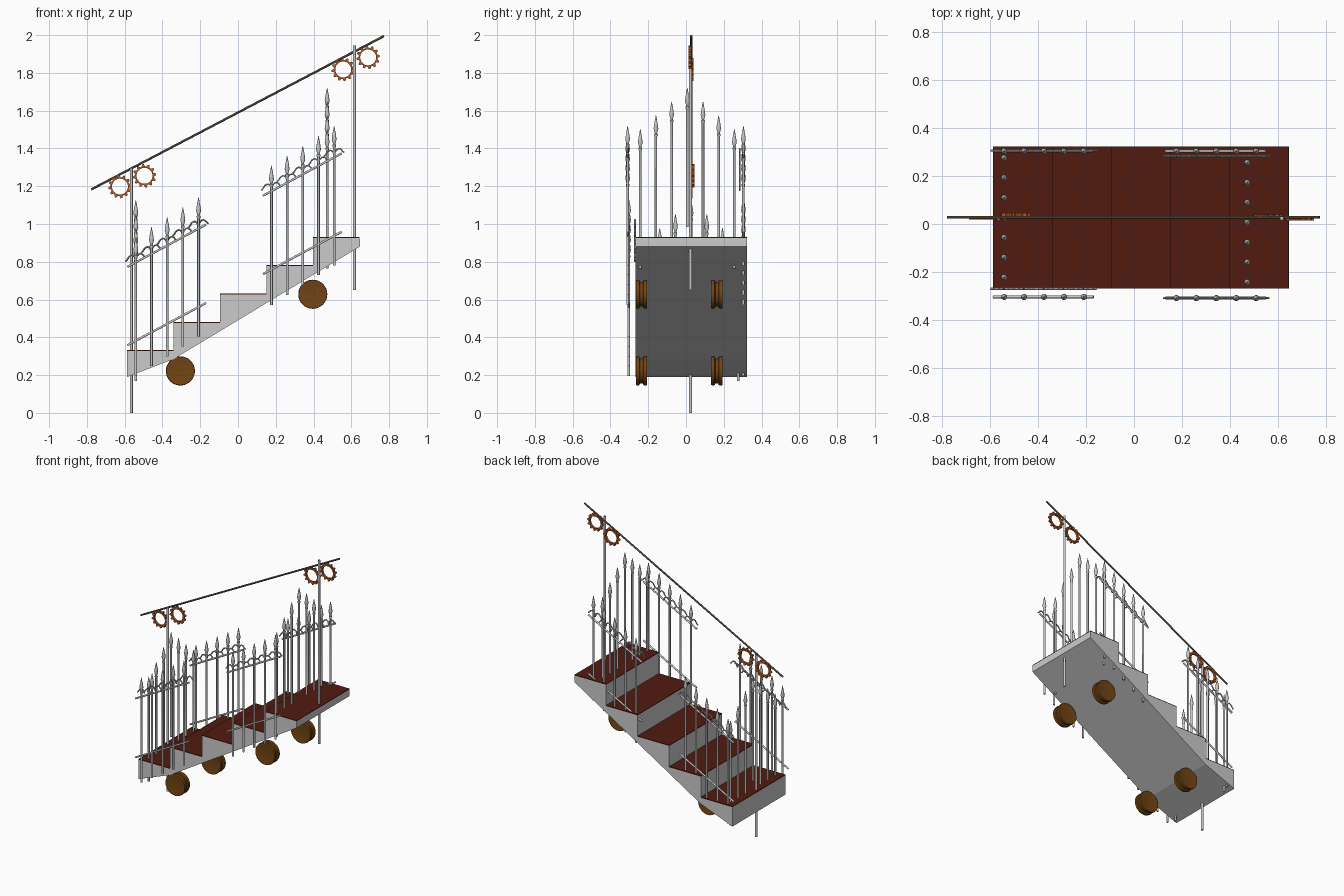
import bpy, bmesh, math
from mathutils import Matrix, Vector

if "Cube" in bpy.data.objects:
    bpy.data.objects.remove(bpy.data.objects["Cube"])


def material(name, rgb):
    m = bpy.data.materials.new(name)
    m.diffuse_color = (*rgb, 1)
    m.use_nodes = True
    m.node_tree.nodes["Principled BSDF"].inputs["Base Color"].default_value = m.diffuse_color
    return m


TREAD = material("tread_red", (0.085, 0.011, 0.005))
COPPER = material("copper", (0.45, 0.11, 0.025))
WOOD = material("wheel_brown", (0.17, 0.058, 0.007))
RAIL = material("rail_brown", (0.075, 0.055, 0.035))


def finish(name, bm, mat=None, smooth=False):
    bmesh.ops.recalc_face_normals(bm, faces=bm.faces)
    me = bpy.data.meshes.new(name)
    bm.to_mesh(me)
    bm.free()
    ob = bpy.data.objects.new(name, me)
    bpy.context.collection.objects.link(ob)
    if mat:
        me.materials.append(mat)
    if smooth:
        bpy.context.view_layer.objects.active = ob
        ob.select_set(True)
        bpy.ops.object.shade_smooth_by_angle(angle=math.radians(40))
        ob.select_set(False)
    return ob


def prism(bm, pts, y0, y1):
    """Extrude an x-z outline along y."""
    f = bm.faces.new([bm.verts.new((x, y0, z)) for x, z in pts])
    ext = bmesh.ops.extrude_face_region(bm, geom=[f])["geom"]
    verts = [g for g in ext if isinstance(g, bmesh.types.BMVert)]
    bmesh.ops.translate(bm, verts=verts, vec=(0, y1 - y0, 0))


def lathe(bm, profile, matrix, n=12):
    """Revolve (radius, height) points around z, then place."""
    rings = [[bm.verts.new(matrix @ Vector((r * math.cos(2 * math.pi * i / n),
                                            r * math.sin(2 * math.pi * i / n), h)))
              for i in range(n)] for r, h in profile]
    for a, b in zip(rings, rings[1:]):
        for i in range(n):
            bm.faces.new((a[i], a[(i + 1) % n], b[(i + 1) % n], b[i]))
    bm.faces.new(rings[0])
    bm.faces.new(rings[-1])


def rod(bm, p, q, r, n=10):
    p, q = Vector(p), Vector(q)
    rot = (q - p).to_track_quat("Z", "Y").to_matrix().to_4x4()
    lathe(bm, [(r, 0), (r, (q - p).length)], Matrix.Translation(p) @ rot, n)


# Stair body with stepped top and sloped underside
X0, RUN, Y0, Y1 = -0.588, 0.2465, -0.268, 0.323
outline = [(X0, 0.19), (-0.34, 0.285), (0.645, 0.88)]
for i in reversed(range(5)):
    z = 0.327 + 0.15 * i
    outline += [(X0 + RUN * (i + 1), z), (X0 + RUN * i, z)]
bm = bmesh.new()
prism(bm, outline, Y0, Y1)
finish("stair_body", bm)

# Red treads
bm = bmesh.new()
for i in range(5):
    z, x = 0.327 + 0.15 * i, X0 + RUN * i
    prism(bm, [(x, z), (x + RUN, z), (x + RUN, z + 0.005), (x, z + 0.005)], Y0, Y1)
finish("treads", bm, TREAD)

# Wheels with a groove round the tyre
groove = [(0.05, -0.028), (0.062, -0.03), (0.075, -0.03), (0.077, -0.02), (0.075, -0.011),
          (0.066, -0.008), (0.066, 0.008), (0.075, 0.011), (0.077, 0.02), (0.075, 0.03),
          (0.062, 0.03), (0.05, 0.028)]
bm = bmesh.new()
for x, z in ((-0.305, 0.222), (0.396, 0.628)):
    for y in (-0.236, 0.163):
        lathe(bm, groove, Matrix.Translation((x, y, z)) @ Matrix.Rotation(math.pi / 2, 4, "X"), 32)
finish("wheels", bm, WOOD, True)

# Two posts and the sloped rail
YC = 0.024
bm = bmesh.new()
rod(bm, (-0.565, YC, 0), (-0.565, YC, 1.295), 0.008, 16)
rod(bm, (0.616, YC, 0.65), (0.616, YC, 1.945), 0.008, 16)
finish("posts", bm, smooth=True)
bm = bmesh.new()
rod(bm, (-0.777, YC + 0.004, 1.183), (0.773, YC + 0.004, 1.995), 0.006, 12)
finish("top_rail", bm, RAIL, True)


# Toothed rings
def gear(bm, x, y, z, teeth=12, inner=0.042, root=0.05, tip=0.062, t=0.008):
    n = teeth * 4
    loops = []
    for dy in (-t, t):
        for hole in (True, False):
            ring = []
            for i in range(n):
                a = 2 * math.pi * (i + 0.5) / n
                r = inner if hole else (tip if i % 4 in (0, 1) else root)
                ring.append(bm.verts.new((x + r * math.cos(a), y + dy, z + r * math.sin(a))))
            loops.append(ring)
    for a, b in ((0, 1), (1, 3), (3, 2), (2, 0)):
        for i in range(n):
            j = (i + 1) % n
            bm.faces.new((loops[a][i], loops[a][j], loops[b][j], loops[b][i]))


bm = bmesh.new()
for x, y, z in ((-0.625, 0.026, 1.198), (-0.495, 0.038, 1.255),
                (0.557, 0.032, 1.818), (0.689, 0.022, 1.882)):
    gear(bm, x, y, z)
finish("gears", bm, COPPER)

# Spear picket: rod, collar and leaf-shaped head
PICKET = [(0.007, 0), (0.007, 0.625), (0.010, 0.63), (0.010, 0.638), (0.006, 0.642),
          (0.013, 0.667), (0.009, 0.695), (0.001, 0.737)]


def picket(bm, x, y, z):
    lathe(bm, PICKET, Matrix.Translation((x, y, z)), 10)


def scroll(bm, x, y, z, side):
    """Curved hook drooping from a picket."""
    pts = [(0, -0.005), (0.006, 0.016), (0.02, 0.027), (0.035, 0.022), (0.046, 0.006), (0.054, 0.0)]
    pts = [(x + side * u, y, z + v + 0.2 * side * u) for u, v in pts]
    for p, q in zip(pts, pts[1:]):
        rod(bm, p, q, 0.0045, 6)


# Side fences climbing the slope: first picket x, bottom z, y, scroll y
SLOPE, GAP = 0.63, 0.083
for name, x0, z0, y, ys in (("lower_front_fence", -0.541, 0.195, -0.304, -0.270),
                            ("upper_front_fence", 0.177, 0.572, -0.309, -0.309),
                            ("lower_back_fence", -0.541, 0.195, 0.304, 0.306),
                            ("upper_back_fence", 0.177, 0.572, 0.304, 0.284)):
    bm = bmesh.new()
    for i in range(5):
        x = x0 + GAP * i
        picket(bm, x, y, z0 + GAP * SLOPE * i)
        for s in (-1, 1):
            scroll(bm, x if ys != -0.270 else x - 0.002, ys, z0 + 0.617 + 0.54 * GAP * i, s)
    for h in (0.187, 0.602):
        rod(bm, (x0 - 0.045, y, z0 + h - 0.024), (x0 + 0.372, y, z0 + h + 0.2), 0.006)
    finish(name, bm, smooth=True)

# Arched rows of pickets across the stair ends
for name, x, yc, z0 in (("lower_cross_fence", -0.541, 0.027, 0.17),
                        ("upper_cross_fence", 0.472, 0.007, 0.765)):
    bm = bmesh.new()
    for i in range(-3, 4):
        picket(bm, x, yc + 0.083 * i, z0 + 0.073 * (3 - abs(i)))
    finish(name, bm, smooth=True)
